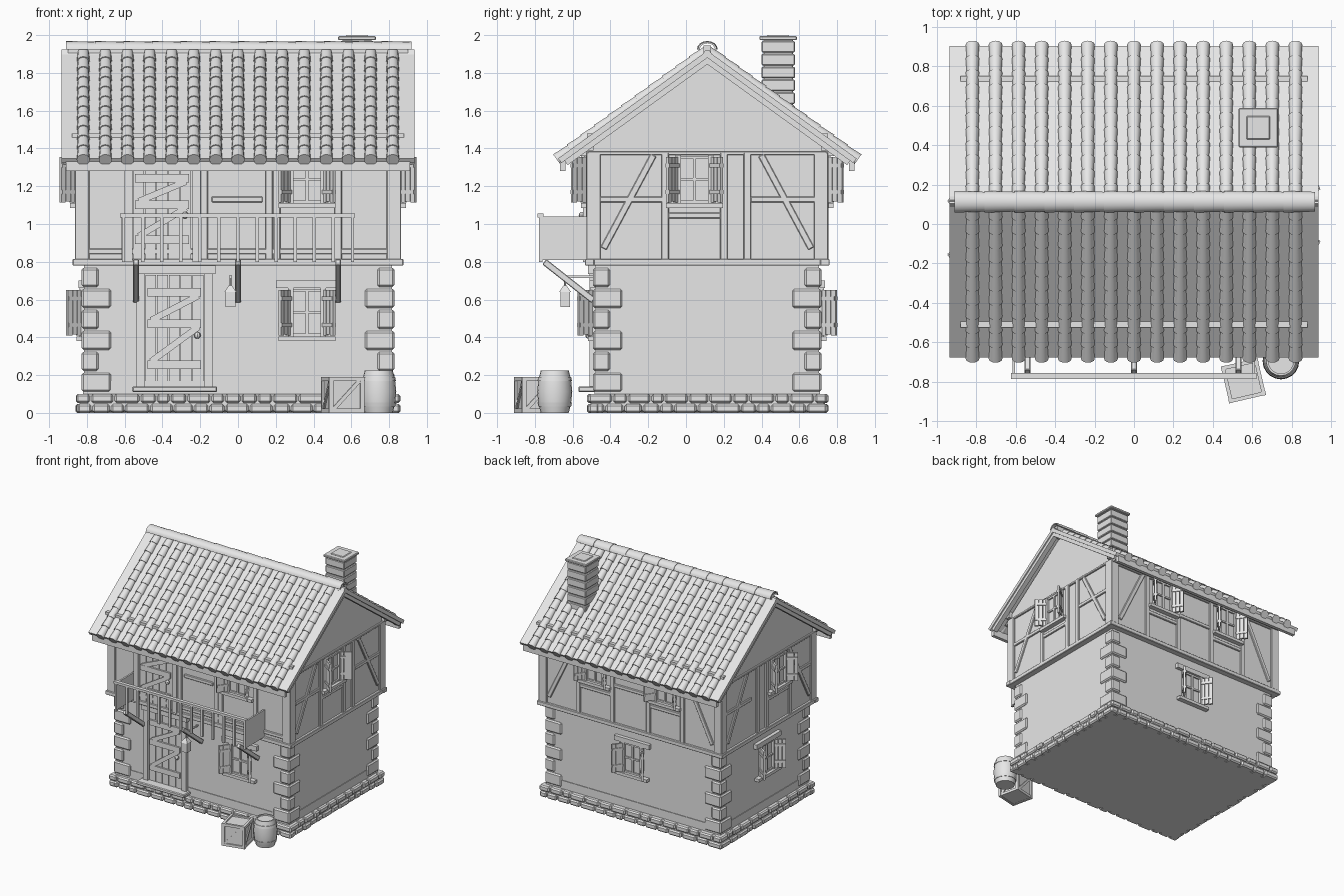
import bpy, bmesh, math, random
from mathutils import Matrix, Vector

random.seed(4)
old = bpy.data.objects.get("Cube")
if old:
    bpy.data.objects.remove(old)

mat = bpy.data.materials.new("pale grey")
mat.use_nodes = True
GREY = (0.8, 0.8, 0.8, 1)
mat.diffuse_color = GREY
mat.node_tree.nodes["Principled BSDF"].inputs["Base Color"].default_value = GREY

YC = 0.113      # centre line of the house
I = Matrix.Identity(4)


def part(name, build, bevel=0.0, smooth=False):
    """Make one object; build(bm) fills its mesh."""
    bm = bmesh.new()
    build(bm)
    bmesh.ops.recalc_face_normals(bm, faces=bm.faces)
    me = bpy.data.meshes.new(name)
    bm.to_mesh(me)
    bm.free()
    me.materials.append(mat)
    ob = bpy.data.objects.new(name, me)
    bpy.context.collection.objects.link(ob)
    if bevel:
        mod = ob.modifiers.new("Bevel", "BEVEL")
        mod.width, mod.segments = bevel, 1
    if smooth:
        bpy.ops.object.select_all(action="DESELECT")
        ob.select_set(True)
        bpy.context.view_layer.objects.active = ob
        bpy.ops.object.shade_smooth_by_angle(angle=math.radians(40))
    return ob


def box(bm, x0, x1, y0, y1, z0, z1, m=I):
    mid = Matrix.Translation(((x0 + x1) / 2, (y0 + y1) / 2, (z0 + z1) / 2))
    bmesh.ops.create_cube(bm, size=1, matrix=m @ mid @ Matrix.Diagonal((x1 - x0, y1 - y0, z1 - z0, 1)))


def bar(bm, a, b, w, d, m=I):
    """Rectangular bar from a to b; d is its depth along y where possible."""
    a, b = Vector(a), Vector(b)
    axis = (b - a).normalized()
    side = axis.cross(Vector((0, 1, 0)))
    side = side.normalized() if side.length > 0.01 else Vector((1, 0, 0))
    rot = Matrix((side, side.cross(axis) * -1, axis)).transposed().to_4x4()
    n = (b - a).length
    box(bm, -w / 2, w / 2, -d / 2, d / 2, -n / 2, n / 2, m @ Matrix.Translation((a + b) / 2) @ rot)


def face(side, upper):
    """Frame of a wall: local x runs along it, local -y points outward."""
    out = 0.035 if upper else 0
    angle, x, y = {"front": (0, 0, -0.48 - out), "right": (90, 0.815 + out, 0),
                   "back": (180, 0, 0.705 + out), "left": (-90, -0.815 - out, 0)}[side]
    return Matrix.Translation((x, y, 0)) @ Matrix.Rotation(math.radians(angle), 4, "Z")


# Walls and gables
part("ground_floor_walls", lambda bm: box(bm, -0.815, 0.815, -0.48, 0.705, 0, 0.79))
part("upper_floor_walls", lambda bm: box(bm, -0.85, 0.85, -0.515, 0.74, 0.785, 1.38))


def gables(bm):
    ends = [[bm.verts.new((x, YC + y, z)) for y, z in ((-0.69, 1.36), (0.69, 1.36), (0, 1.87))]
            for x in (-0.85, 0.85)]
    for tri in ends:
        bm.faces.new(tri)
    for i in range(3):
        j = (i + 1) % 3
        bm.faces.new((ends[0][i], ends[0][j], ends[1][j], ends[1][i]))


part("gables", gables)


# Stone footing, two courses around the house
def footing(bm):
    box(bm, -0.84, 0.84, -0.505, 0.735, 0.004, 0.1)
    for z in (0, 0.053):
        for axis, lo, hi, edges in ((0, -0.86, 0.86, (-0.52, 0.75)), (1, -0.52, 0.75, (-0.855, 0.855))):
            for e in edges:
                s = 1 if e > 0 else -1
                p = lo
                while p < hi - 0.01:
                    q = p + random.uniform(0.07, 0.14)
                    q = hi if q > hi - 0.06 else q
                    inner, outer = sorted((e - s * 0.06, e + s * random.uniform(-0.006, 0.006)))
                    span = (p + 0.004, q - 0.004, inner, outer)
                    if axis:
                        span = (inner, outer, p + 0.004, q - 0.004)
                    box(bm, *span, z, z + 0.047)
                    p = q


part("stone_footing", footing, 0.01)


# Corner stones and low wall skirting
def corner_stones(bm):
    for i in range(6):
        s = 0.09 if i % 2 else 0.155
        z = 0.112 + i * 0.111
        for sx in (-1, 1):
            for y0, sy in ((-0.493, 1), (0.718, -1)):
                xs = sorted((sx * 0.828, sx * (0.828 - s)))
                ys = sorted((y0, y0 + sy * s))
                box(bm, *xs, *ys, z, z + 0.1)


part("corner_stones", corner_stones, 0.01)
part("wall_skirting", lambda bm: box(bm, -0.82, 0.82, -0.485, 0.71, 0.09, 0.17))


# Timber framing of the upper floor
def timber(bm):
    def post(m, u, w=0.04):
        box(bm, u - w / 2, u + w / 2, -0.014, 0.02, 0.8, 1.38, m)

    def rail(m, u0, u1, z):
        box(bm, u0, u1, -0.012, 0.02, z - 0.015, z + 0.015, m)

    for x in (-0.825, 0.825):
        for y in (-0.49, 0.715):
            box(bm, x - 0.038, x + 0.038, y - 0.038, y + 0.038, 0.79, 1.38)
    for y in (-0.51, 0.735):
        box(bm, -0.875, 0.875, y - 0.025, y + 0.025, 0.78, 0.815)
        box(bm, -0.86, 0.86, y - 0.018, y + 0.018, 1.35, 1.385)
    for x in (-0.845, 0.845):
        box(bm, x - 0.025, x + 0.025, -0.533, 0.758, 0.78, 0.815)
        box(bm, x - 0.018, x + 0.018, -0.52, 0.745, 1.365, 1.385)
    f = face("front", True)
    for u in (-0.18, 0.165, 0.205, 0.53):
        post(f, u)
    rail(f, -0.14, 0.13, 1.13)
    rail(f, -0.8, 0.8, 0.855)
    for side, c in (("right", 0.045), ("left", 0.02)):
        m = face(side, True)
        s = 1 if side == "right" else -1
        for u in (c - 0.155, c + 0.155, c + s * 0.28):
            post(m, u)
        rail(m, c - 0.14, c + 0.14, 1.045)
        mid = s * YC
        for a in (-1, 1):
            bar(bm, (mid + a * 0.55, 0, 0.87), (mid + a * 0.285, 0, 1.365), 0.035, 0.024, m)
            rail(m, *sorted((mid + a * 0.57, mid + a * 0.23)), 1.13)
    b = face("back", True)
    for a in (-1, 1):
        for u in (0.17, 0.49):
            post(b, a * u)
        rail(b, *sorted((a * 0.17, a * 0.49)), 1.045)
        bar(bm, (a * 0.77, 0, 0.87), (a * 0.53, 0, 1.365), 0.035, 0.024, b)
    rail(b, -0.17, 0.17, 1.13)


part("timber_frame", timber, 0.004)


# Windows with open plank shutters
def window(bm, m, u, z, lintel):
    m = m @ Matrix.Translation((u, 0, z))
    box(bm, -0.15, 0.15, -0.04, 0.02, 0, 0.025, m)
    if lintel:
        box(bm, -0.165, 0.165, -0.03, 0.02, 0.28, 0.32, m)
    box(bm, -0.09, 0.09, -0.004, 0.02, 0.02, 0.275, m)
    for s in (-1, 1):
        box(bm, s * 0.086 - 0.014, s * 0.086 + 0.014, -0.025, 0.02, 0.025, 0.28, m)
        hinge = m @ Matrix.Translation((s * 0.09, -0.015, 0)) @ Matrix.Rotation(-s * math.radians(54), 4, "Z")
        for k in range(3):
            xs = sorted((s * k * 0.032, s * (k * 0.032 + 0.029)))
            box(bm, *xs, -0.008, 0.008, 0.03 + 0.004 * (k % 2), 0.27, hinge)
        for h in (0.075, 0.215):
            box(bm, *sorted((0, s * 0.09)), -0.014, 0.014, h, h + 0.02, hinge)
    for h in (0.025, 0.145, 0.262):
        box(bm, -0.08, 0.08, -0.016, 0.01, h, h + 0.014, m)
    box(bm, -0.008, 0.008, -0.016, 0.01, 0.03, 0.27, m)


for name, side, upper, u in (("front_lower", "front", 0, 0.365), ("front_upper", "front", 1, 0.365),
                             ("right_upper", "right", 1, 0.045), ("left_upper", "left", 1, 0.02),
                             ("left_lower", "left", 0, -0.09), ("back_lower", "back", 0, 0),
                             ("back_upper_a", "back", 1, 0.33), ("back_upper_b", "back", 1, -0.33)):
    part(name + "_window", lambda bm: window(bm, face(side, upper), u, 1.085 if upper else 0.38, not upper))


# Plank doors with braces
def door(bm, m, u, z, h):
    m = m @ Matrix.Translation((u, 0, z))
    for s in (-1, 1):
        box(bm, s * 0.18 - 0.022, s * 0.18 + 0.022, -0.03, 0.02, 0, h, m)
    box(bm, -0.215, 0.215, -0.04, 0.02, h - 0.045, h, m)
    for k in range(5):
        x = -0.156 + k * 0.0625
        box(bm, x, x + 0.058, -0.012, 0.02, 0.01, h - 0.05, m)
    levels = (0.17 * h, 0.5 * h, 0.75 * h)
    for q in levels:
        box(bm, -0.145, 0.14, -0.026, 0, q, q + 0.045, m)
    for lo, hi in zip(levels, levels[1:]):
        bar(bm, (-0.125, -0.016, lo + 0.04), (0.125, -0.016, hi + 0.005), 0.034, 0.018, m)
    bmesh.ops.create_uvsphere(bm, u_segments=8, v_segments=6, radius=0.018,
                              matrix=m @ Matrix.Translation((0.12, -0.035, 0.44 * h)))


part("ground_door", lambda bm: door(bm, face("front", False), -0.335, 0.12, 0.66))
part("balcony_door", lambda bm: door(bm, face("front", True), -0.4, 0.8, 0.56))
part("door_step", lambda bm: box(bm, -0.56, -0.11, -0.57, -0.47, 0.11, 0.14), 0.006)


# Balcony railing and brackets
def balcony(bm):
    box(bm, -0.625, 0.62, -0.785, -0.755, 1.035, 1.055)
    for k in range(13):
        x = -0.606 + k * 0.101
        box(bm, x - 0.009, x + 0.009, -0.779, -0.761, 0.8, 1.04)
    for x in (-0.61, 0.607):
        box(bm, x - 0.007, x + 0.007, -0.77, -0.5, 0.81, 1.04)


def brackets(bm):
    for x in (-0.54, 0, 0.53):
        bar(bm, (x, -0.75, 0.8), (x, -0.49, 0.595), 0.03, 0.035)


part("balcony_railing", balcony)
part("balcony_brackets", brackets, 0.004)


# Hanging lantern
def lantern(bm):
    at = lambda z: Matrix.Translation((-0.04, -0.64, z))
    for z, r1, r2, d, n in ((0.6, 0.036, 0.036, 0.08, 4), (0.657, 0.045, 0.012, 0.035, 4), (0.7, 0.005, 0.005, 0.06, 6)):
        bmesh.ops.create_cone(bm, cap_ends=True, segments=n, radius1=r1, radius2=r2, depth=d,
                              matrix=at(z) @ Matrix.Rotation(math.pi / 4, 4, "Z"))
    box(bm, -0.046, -0.034, -0.65, -0.48, 0.715, 0.727)


part("lantern", lantern)

# Roof: each slope has local x along the ridge and local -y running down to the eave
PITCH = math.atan2(0.57, 0.79)
LENGTH = math.hypot(0.57, 0.79)
SLOPES = [Matrix.Translation((0, YC, 1.917)) @ Matrix.Rotation(a, 4, "Z") @ Matrix.Rotation(PITCH, 4, "X")
          for a in (0, math.pi)]


def roof_boards(bm):
    for m in SLOPES:
        box(bm, -0.935, 0.935, -LENGTH, 0.01, -0.03, 0, m)
        for s in (-1, 1):
            box(bm, s * 0.905 - 0.02, s * 0.905 + 0.02, -LENGTH + 0.02, -0.02, -0.058, -0.028, m)
    for s in (-1, 1):
        y = YC + s * 0.765
        box(bm, -0.91, 0.91, y - 0.014, y + 0.014, 1.28, 1.345)
        y = YC + s * 0.62
        box(bm, -0.88, 0.88, y - 0.018, y + 0.018, 1.39, 1.478)
    box(bm, -0.9, 0.9, YC - 0.02, YC + 0.02, 1.85, 1.945)


def roof_tiles(bm):
    rows = 11
    step = LENGTH / rows
    for m in SLOPES:
        for c in range(15):
            for r in range(rows):
                pos = Matrix.Translation((-0.819 + c * 0.117, -(r + 0.55) * step, -0.002))
                bmesh.ops.create_cone(bm, cap_ends=True, segments=12, radius1=0.035, radius2=0.029, depth=step * 1.1,
                                      matrix=m @ pos @ Matrix.Rotation(-math.pi / 2, 4, "X"))


def ridge_tiles(bm):
    for k in range(12):
        rings = []
        for x, r in ((-0.91 + k * 0.1517, 0.055), (-0.91 + (k + 1) * 0.1517 + 0.008, 0.05)):
            rings.append([bm.verts.new((x, YC + q * math.cos(a), 1.925 + 0.8 * q * math.sin(a)))
                          for q in (r, r - 0.01) for a in [math.pi * j / 8 for j in range(9)][::1 if q == r else -1]])
        n = len(rings[0])
        for i in range(n):
            bm.faces.new((rings[0][i], rings[0][(i + 1) % n], rings[1][(i + 1) % n], rings[1][i]))
        for ring in rings:
            for j in range(8):
                bm.faces.new((ring[j], ring[j + 1], ring[n - 2 - j], ring[n - 1 - j]))


part("roof_boards", roof_boards)
part("roof_tiles", roof_tiles, smooth=True)
part("ridge_tiles", ridge_tiles, smooth=True)


# Chimney
def chimney(bm):
    def block(w, z0, z1):
        box(bm, 0.63 - w, 0.63 + w, 0.488 - w, 0.488 + w, z0, z1)
    block(0.078, 1.5, 1.98)
    for k in range(6):
        block(0.088, 1.568 + k * 0.068, 1.628 + k * 0.068)
    block(0.1, 1.973, 1.994)
    block(0.06, 1.99, 2.0)


part("chimney", chimney, 0.005)


# Barrel with hoops
def barrel(bm):
    n = 20
    shape = ((0, 0.074), (0.035, 0.083), (0.035, 0.087), (0.055, 0.091), (0.055, 0.087), (0.112, 0.093),
             (0.17, 0.087), (0.17, 0.091), (0.19, 0.087), (0.19, 0.083), (0.225, 0.074), (0.225, 0.064), (0.213, 0.064))
    rings = [[bm.verts.new((0.745 + r * math.cos(t), -0.695 + r * math.sin(t), z))
              for t in [2 * math.pi * i / n for i in range(n)]] for z, r in shape]
    for a, b in zip(rings, rings[1:]):
        for i in range(n):
            bm.faces.new((a[i], a[(i + 1) % n], b[(i + 1) % n], b[i]))
    bm.faces.new(rings[0])
    bm.faces.new(rings[-1])


part("barrel", barrel, smooth=True)


# Crate with edge slats and diagonal braces
def crate(bm):
    base = Matrix.Translation((0.555, -0.795, 0)) @ Matrix.Rotation(math.radians(13), 4, "Z")
    box(bm, -0.084, 0.084, -0.084, 0.084, 0.004, 0.178, base)
    for k in range(4):
        m = base @ Matrix.Rotation(k * math.pi / 2, 4, "Z")
        box(bm, -0.096, -0.074, -0.096, -0.074, 0, 0.19, m)
        for z in (0, 0.168):
            box(bm, -0.08, 0.08, -0.095, -0.076, z, z + 0.022, m)
        bar(bm, (-0.07, -0.085, 0.02), (0.07, -0.085, 0.17), 0.02, 0.014, m)


part("crate", crate)
